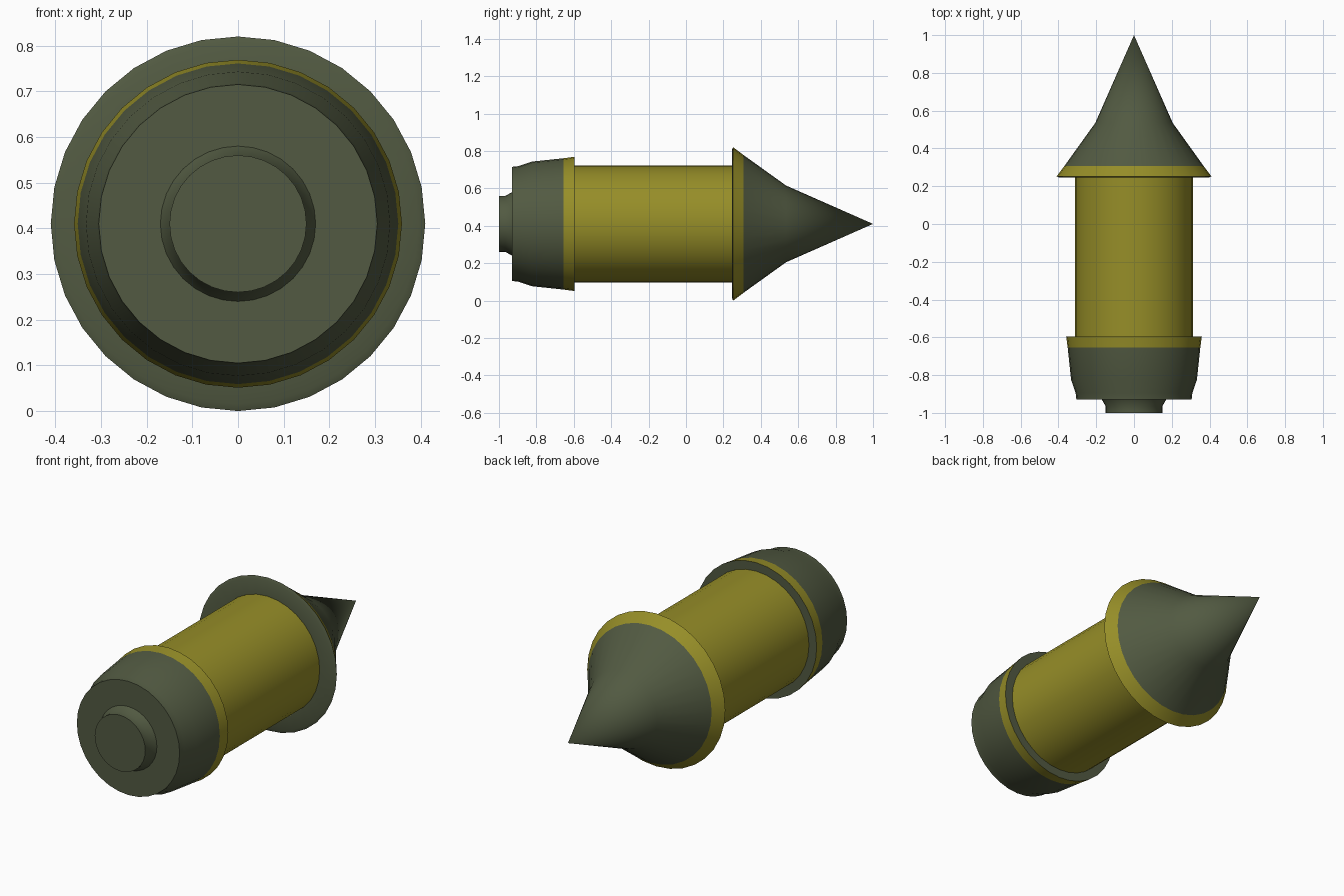
import bpy, bmesh, math

if "Cube" in bpy.data.objects:
    bpy.data.objects.remove(bpy.data.objects["Cube"])

SIDES = 32
AXIS_Z = 0.41


def material(name, rgb):
    m = bpy.data.materials.new(name)
    m.diffuse_color = (*rgb, 1.0)
    m.use_nodes = True
    m.node_tree.nodes["Principled BSDF"].inputs["Base Color"].default_value = m.diffuse_color
    return m


GREEN = material("olive_green", (0.084, 0.102, 0.054))
YELLOW = material("mustard_yellow", (0.305, 0.27, 0.021))


def lathe(name, profile, bands):
    """Turn (y, radius) points about the long axis; bands holds one 0/1 material per segment."""
    bm = bmesh.new()
    rings = []
    for y, r in profile:
        if r == 0:
            rings.append([bm.verts.new((0, y, AXIS_Z))] * SIDES)
        else:
            rings.append([bm.verts.new((r * math.sin(math.tau * i / SIDES), y,
                                        AXIS_Z + r * math.cos(math.tau * i / SIDES)))
                          for i in range(SIDES)])
    for a, b, band in zip(rings, rings[1:], bands):
        for i in range(SIDES):
            j = (i + 1) % SIDES
            corners = list(dict.fromkeys((a[i], a[j], b[j], b[i])))
            bm.faces.new(corners).material_index = band
    # flat end discs
    for ring, band in ((rings[0], bands[0]), (rings[-1], bands[-1])):
        if ring[0] is not ring[1]:
            bm.faces.new(ring).material_index = band
    bmesh.ops.recalc_face_normals(bm, faces=bm.faces)
    mesh = bpy.data.meshes.new(name)
    bm.to_mesh(mesh)
    bm.free()
    mesh.materials.append(GREEN)
    mesh.materials.append(YELLOW)
    obj = bpy.data.objects.new(name, mesh)
    bpy.context.collection.objects.link(obj)
    bpy.ops.object.select_all(action='DESELECT')
    obj.select_set(True)
    bpy.context.view_layer.objects.active = obj
    bpy.ops.object.shade_smooth_by_angle(angle=math.radians(30))
    return obj


# rear cap with stepped base, yellow rim and green inner shoulder
lathe("rear_cap",
      [(-1.0, 0.15), (-0.965, 0.15), (-0.93, 0.17), (-0.93, 0.305), (-0.895, 0.309),
       (-0.825, 0.333), (-0.655, 0.351), (-0.595, 0.359), (-0.595, 0.30)],
      [0, 0, 0, 0, 0, 0, 1, 0])

# straight yellow casing
lathe("body_tube", [(-0.60, 0.313), (0.25, 0.313)], [1])

# flared nose with yellow rim and green underside
lathe("nose_cone",
      [(0.245, 0.30), (0.245, 0.395), (0.252, 0.41), (0.308, 0.368),
       (0.535, 0.205), (1.0, 0.0)],
      [0, 0, 1, 0, 0])
